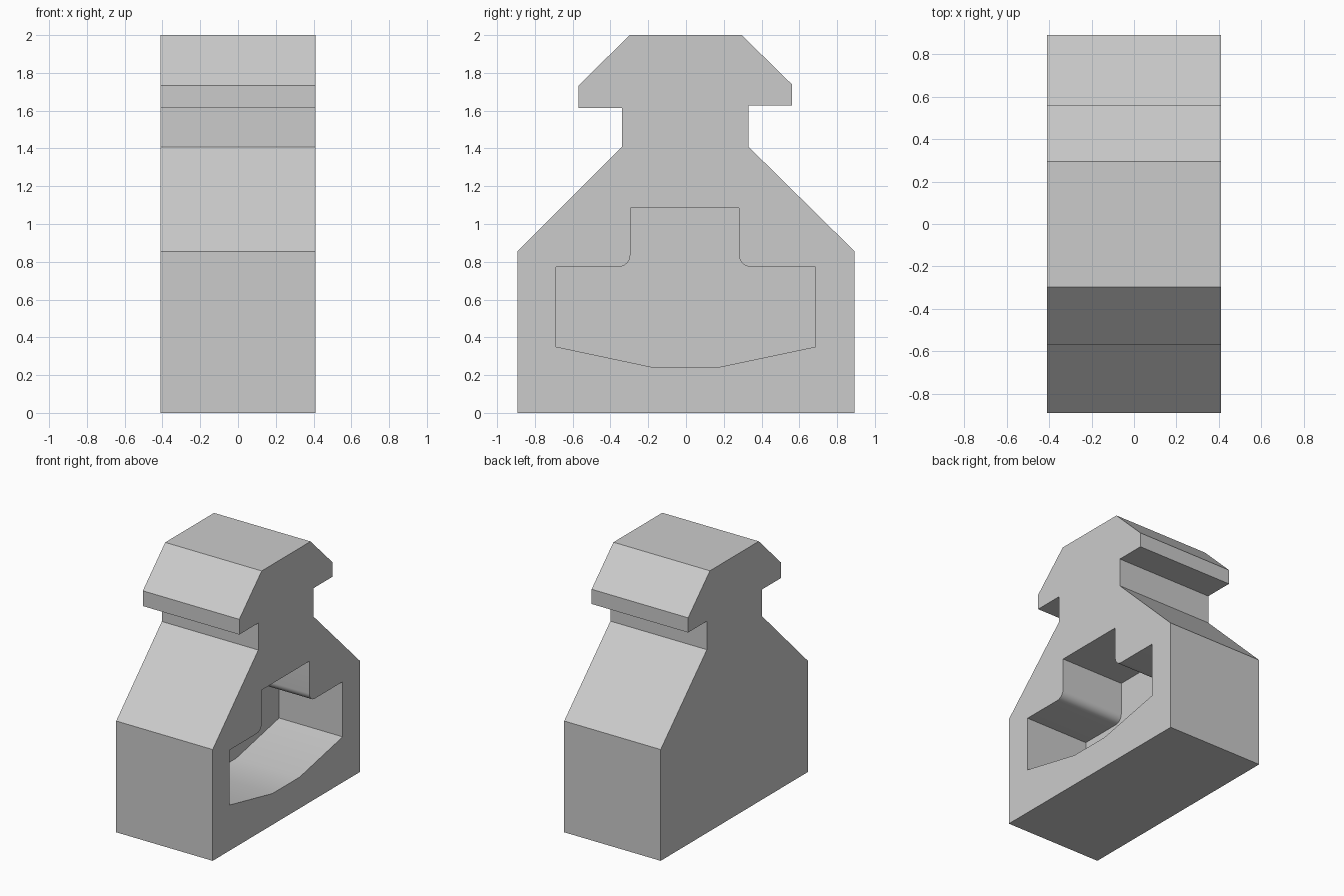
import bpy
import bmesh
from math import sin, cos, pi, radians

default = bpy.data.objects.get("Cube")
if default:
    bpy.data.objects.remove(default, do_unlink=True)

HALF_WIDTH = 0.41
POCKET_DEPTH = 0.54

# Single grey material
grey = bpy.data.materials.new("plain grey")
grey.use_nodes = True
colour = (0.6, 0.6, 0.6, 1)
grey.diffuse_color = colour
grey.node_tree.nodes["Principled BSDF"].inputs["Base Color"].default_value = colour


def prism(name, profile, x0, x1):
    """Extrude a (y, z) profile along x."""
    bm = bmesh.new()
    face = bm.faces.new([bm.verts.new((x0, y, z)) for y, z in profile])
    new = bmesh.ops.extrude_face_region(bm, geom=[face])["geom"]
    moved = [v for v in new if isinstance(v, bmesh.types.BMVert)]
    bmesh.ops.translate(bm, verts=moved, vec=(x1 - x0, 0, 0))
    bmesh.ops.recalc_face_normals(bm, faces=bm.faces)
    mesh = bpy.data.meshes.new(name)
    bm.to_mesh(mesh)
    bm.free()
    mesh.materials.append(grey)
    obj = bpy.data.objects.new(name, mesh)
    bpy.context.collection.objects.link(obj)
    return obj


def fillet(cy, cz, r, start, end, steps=8):
    """Arc points for a rounded inner corner."""
    angles = [start + (end - start) * i / steps for i in range(steps + 1)]
    return [(cy + r * cos(a), cz + r * sin(a)) for a in angles]


# Block with sloped shoulders, neck and chamfered head
body = prism("body", [
    (-0.893, 0), (0.893, 0), (0.893, 0.855), (0.332, 1.408),
    (0.332, 1.627), (0.56, 1.627), (0.56, 1.74), (0.295, 2),
    (-0.298, 2), (-0.57, 1.732), (-0.57, 1.615), (-0.339, 1.615),
    (-0.339, 1.408), (-0.893, 0.855)], -HALF_WIDTH, HALF_WIDTH)

# Stepped pocket in the left side
r = 0.063
pocket = prism("pocket_cutter", [
    (-0.168, 0.24), (0.163, 0.24), (0.685, 0.35), (0.685, 0.773),
    *fillet(0.281 + r, 0.773 + r, r, 1.5 * pi, pi), (0.281, 1.085),
    (-0.295, 1.085), *fillet(-0.295 - r, 0.773 + r, r, 0, -0.5 * pi),
    (-0.687, 0.773), (-0.687, 0.35)],
    HALF_WIDTH - POCKET_DEPTH, HALF_WIDTH + 0.1)
pocket.hide_render = True

cut = body.modifiers.new("pocket", "BOOLEAN")
cut.operation = "DIFFERENCE"
cut.solver = "EXACT"
cut.object = pocket

# Apply the cut, then smooth the fillets and shallow floor
bpy.ops.object.select_all(action="DESELECT")
body.select_set(True)
bpy.context.view_layer.objects.active = body
bpy.ops.object.modifier_apply(modifier=cut.name)
bpy.data.objects.remove(pocket, do_unlink=True)
bpy.ops.object.shade_smooth_by_angle(angle=radians(30))
